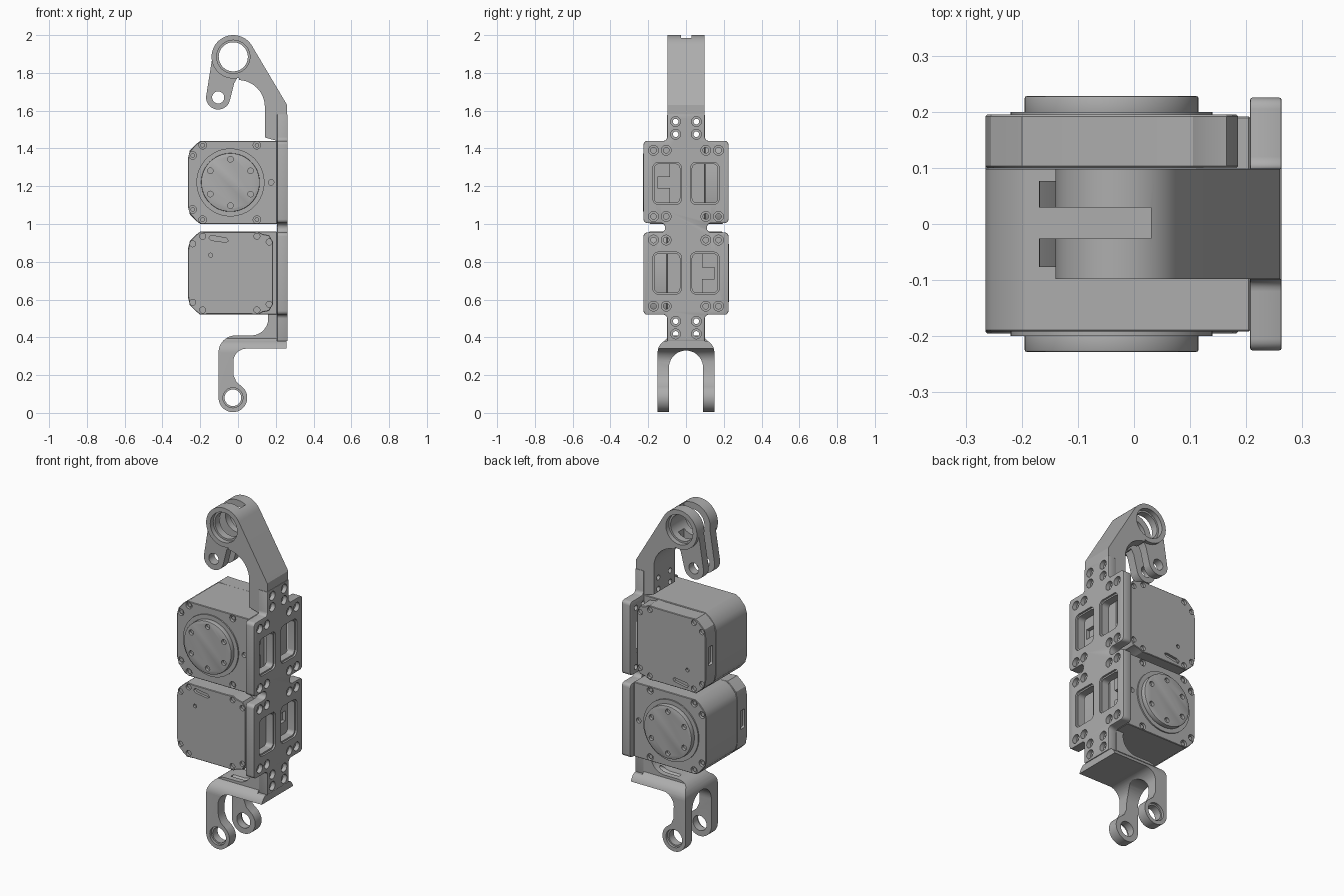
import bpy, bmesh
from math import sin, cos, radians, pi
from mathutils import Matrix

cube = bpy.data.objects.get("Cube")
if cube:
    bpy.data.objects.remove(cube, do_unlink=True)

gray = bpy.data.materials.new("machined gray")
gray.use_nodes = True
COLOR = (0.42, 0.42, 0.42, 1)
gray.diffuse_color = COLOR
gray.node_tree.nodes["Principled BSDF"].inputs["Base Color"].default_value = COLOR


def arc(cx, cz, r, a0, a1, n=16):
    angles = [radians(a0 + (a1 - a0) * i / n) for i in range(n + 1)]
    return [(cx + r * cos(a), cz + r * sin(a)) for a in angles]


def disc(cx, cz, r, n=32):
    return arc(cx, cz, r, 0, 360, n)[:-1]


def rounded(x0, x1, z0, z1, r):
    return (arc(x1 - r, z1 - r, r, 0, 90, 6) + arc(x0 + r, z1 - r, r, 90, 180, 6)
            + arc(x0 + r, z0 + r, r, 180, 270, 6) + arc(x1 - r, z0 + r, r, 270, 360, 6))


def prisms(name, outlines, axis, lo, hi):
    """Extrude outlines along x (points are y, z) or y (points are x, z)."""
    bm = bmesh.new()
    for pts in outlines:
        place = (lambda p, d: (d, p[0], p[1])) if axis == "x" else (lambda p, d: (p[0], d, p[1]))
        face = bm.faces.new([bm.verts.new(place(p, lo)) for p in pts])
        ext = bmesh.ops.extrude_face_region(bm, geom=[face])
        for v in ext["geom"]:
            if isinstance(v, bmesh.types.BMVert):
                v.co["xy".index(axis)] = hi
    bmesh.ops.recalc_face_normals(bm, faces=bm.faces)
    mesh = bpy.data.meshes.new(name)
    bm.to_mesh(mesh)
    bm.free()
    obj = bpy.data.objects.new(name, mesh)
    bpy.context.collection.objects.link(obj)
    mesh.materials.append(gray)
    return obj


def bake(obj):
    dg = bpy.context.evaluated_depsgraph_get()
    mesh = bpy.data.meshes.new_from_object(obj.evaluated_get(dg))
    obj.modifiers.clear()
    obj.data = mesh


def combine(obj, other, op="DIFFERENCE"):
    mod = obj.modifiers.new("bool", "BOOLEAN")
    mod.operation, mod.solver, mod.object = op, "EXACT", other
    bake(obj)
    bpy.data.objects.remove(other, do_unlink=True)


def cut(obj, outlines, axis, lo, hi):
    combine(obj, prisms("cutter", outlines, axis, lo, hi))


def bevel(obj, width, segments=2):
    mod = obj.modifiers.new("bevel", "BEVEL")
    mod.width, mod.segments, mod.limit_method = width, segments, "ANGLE"
    mod.angle_limit = radians(50)
    bake(obj)


MID = 0.98     # height about which the two motors swap places
parts = []

# Mounting plate: one quarter outline mirrored to all four corners
quarter = ([(0.11, MID)] + arc(0.135, MID, 0.025, 180, 90, 6)
           + arc(0.205, MID + 0.045, 0.02, -90, 0, 4) + arc(0.205, 1.42, 0.02, 0, 90, 4)
           + arc(0.12, 1.46, 0.02, 270, 180, 4) + [(0.1, 1.58)])
right_half = [(y, 2 * MID - z) for y, z in reversed(quarter[1:])] + quarter
plate = prisms("mounting_plate", [right_half + [(-y, z) for y, z in reversed(right_half)]],
               "x", 0.207, 0.263)
bevel(plate, 0.006)
windows, pockets, bores = [], [], []
for s in (-1, 1):
    for zc in (1.215, 0.74):
        y0, y1 = sorted((s * 0.025, s * 0.175))
        windows.append(rounded(y0 + 0.008, y1 - 0.008, zc - 0.102, zc + 0.102, 0.022))
        pockets.append(rounded(y0, y1, zc - 0.111, zc + 0.111, 0.028))
    bores += [(s * y, z) for y in (0.105, 0.172) for z in (0.565, 0.915, 1.04, 1.39)]
    bores += [(s * 0.055, z) for z in (0.418, 0.485, 1.475, 1.542)]
cut(plate, windows, "x", 0.1, 0.4)
cut(plate, pockets, "x", 0.252, 0.4)
cut(plate, [disc(y, z, 0.026, 24) for y, z in bores], "x", 0.238, 0.4)
cut(plate, [disc(y, z, 0.015, 16) for y, z in bores], "x", 0.1, 0.4)
parts.append(plate)


# Motor with output disc on the front and a screwed cap on the back
def motor(prefix):
    zc = 1.22
    made = []
    left = [(-0.195, zc + 0.22), (-0.22, zc + 0.205), (-0.255, zc + 0.165), (-0.265, zc + 0.13)]
    left += [(x, 2 * zc - z) for x, z in reversed(left)]
    body = prisms(prefix + "_motor_body", [left + [(0.207, 1.0), (0.207, 1.44)]], "y", -0.192, 0.1)
    bevel(body, 0.003, 1)
    screws = [(-0.24, zc + s * 0.143) for s in (-1, 1)]
    screws += [(x, zc + s * 0.197) for s in (-1, 1) for x in (-0.187, 0.1)]
    cut(body, [disc(x, z, 0.02, 20) for x, z in screws] + [disc(0.175, zc, 0.015, 16)],
        "y", -0.3, -0.175)
    connector = [(-0.15, 1.19), (-0.085, 1.19), (-0.085, 1.09), (-0.02, 1.09), (-0.02, 1.34),
                 (-0.085, 1.34), (-0.085, 1.25), (-0.15, 1.25)]
    cut(body, [connector], "x", 0.185, 0.3)
    made.append(body)
    # Screw heads inside the holes
    made.append(prisms(prefix + "_motor_screws", [disc(x, z, 0.012, 12) for x, z in screws],
                       "y", -0.185, -0.17))
    # Back cap with slightly scalloped edges
    top = [(0.185, zc + 0.165), (0.165, zc + 0.2), (0.13, zc + 0.207), (0.105, zc + 0.22),
           (0.06, zc + 0.217), (-0.15, zc + 0.217), (-0.2, zc + 0.22), (-0.225, zc + 0.2),
           (-0.255, zc + 0.17), (-0.265, zc + 0.12)]
    cap = prisms(prefix + "_motor_cap", [top + [(x, 2 * zc - z) for x, z in reversed(top)]],
                 "y", 0.1, 0.195)
    bevel(cap, 0.003, 1)
    caps = [(x, zc + s * z) for s in (-1, 1)
            for x, z in ((-0.24, 0.155), (-0.187, 0.195), (0.1, 0.195), (0.165, 0.165))]
    cut(cap, [disc(x, z, 0.016, 16) for x, z in caps] + [disc(-0.145, zc - 0.095, 0.011, 12)],
        "y", 0.18, 0.3)
    cut(cap, [[(-0.155, 1.035), (-0.145, 1.02), (-0.06, 1.035), (-0.05, 1.05), (-0.065, 1.057),
               (-0.14, 1.047)]], "y", 0.18, 0.3)
    # Cable opening in the side of the cap
    cut(cap, [rounded(0.13, 0.17, zc - 0.05, zc + 0.06, 0.01)], "x", -0.3, -0.25)
    made.append(cap)
    # Output disc
    made.append(prisms(prefix + "_motor_collar", [disc(-0.04, zc, 0.18, 64)], "y", -0.2, -0.18))
    horn = prisms(prefix + "_motor_horn", [disc(-0.04, zc, 0.155, 64)], "y", -0.228, -0.19)
    bevel(horn, 0.004)
    cut(horn, [disc(*p, 0.015, 16) for p in arc(-0.04, zc, 0.123, 90, 390, 5)], "y", -0.3, -0.21)
    made.append(horn)
    return made


parts += motor("upper")
lower = motor("lower")
turn = (Matrix.Translation((0, 0, MID)) @ Matrix.Rotation(pi, 4, "X")
        @ Matrix.Translation((0, 0, -MID)))
for obj in lower:
    obj.data.transform(turn)
parts += lower

# Hooked upper arm with split eye and two small lugs
arm = prisms("upper_arm", [arc(-0.025, 1.885, 0.115, 30.7, 285, 48)
                           + arc(0, 1.62, 0.142, 88, 0, 16)
                           + [(0.142, 1.458), (0.207, 1.44), (0.207, 1.58), (0.26, 1.58),
                              (0.26, 1.63)]], "y", -0.098, 0.098)
lug = [(-0.138, 1.87)] + arc(-0.105, 1.67, 0.064, 172, 340, 20) + [(-0.02, 1.745), (0, 1.78), (0, 1.88)]
combine(arm, prisms("lugs", [lug], "y", -0.077, 0.077), "UNION")
cut(arm, [rounded(-0.4, 0.03, 1.5, 2.1, 0.005)], "y", -0.026, 0.029)
eye = (-0.025, 1.885)
cut(arm, [disc(*eye, 0.077, 48), disc(-0.105, 1.67, 0.032)], "y", -0.3, 0.3)
for s in (-1, 1):
    cut(arm, [disc(*eye, 0.088, 48)], "y", *sorted((s * 0.07, s * 0.3)))
neck_holes = [disc(y, z, 0.015, 16) for y in (-0.055, 0.055) for z in (1.475, 1.542)]
cut(arm, neck_holes, "x", 0.1, 0.3)
parts.append(arm)

# Lower fork: side silhouette crossed with an arched front silhouette
side = ([(0.258, 0.34)] + arc(0.045, 0.27, 0.07, 90, 180, 10) + [(-0.024, 0.2), (-0.008, 0.163)]
        + arc(-0.027, 0.08, 0.076, 50, -180, 36) + arc(-0.013, 0.32, 0.09, 180, 90, 12)
        + arc(0.07, 0.5, 0.09, 270, 360, 12) + [(0.158, 0.52), (0.207, 0.52), (0.207, 0.38),
                                                (0.258, 0.38)])
fork = prisms("lower_fork", [side], "y", -0.16, 0.16)
half = ([(0.1, 0.6), (0.1, 0.395)] + arc(0.08, 0.32, 0.07, 62, 0, 8) + [(0.15, -0.1), (0.09, -0.1)])
arch = half + arc(0, 0.24, 0.09, 0, 180, 20) + [(-y, z) for y, z in reversed(half)]
combine(fork, prisms("arch", [arch], "x", -0.3, 0.4), "INTERSECT")
cut(fork, [disc(-0.027, 0.08, 0.044)], "y", -0.3, 0.3)
for s in (-1, 1):
    cut(fork, [disc(-0.027, 0.08, 0.053)], "y", *sorted((s * 0.135, s * 0.3)))
cut(fork, [disc(y, z, 0.015, 16) for y in (-0.055, 0.055) for z in (0.418, 0.485)], "x", 0.0, 0.3)
parts.append(fork)

# Smooth the round surfaces, keep machined edges crisp
bpy.ops.object.select_all(action="DESELECT")
for obj in parts:
    obj.select_set(True)
bpy.context.view_layer.objects.active = plate
bpy.ops.object.shade_smooth_by_angle(angle=radians(30))
